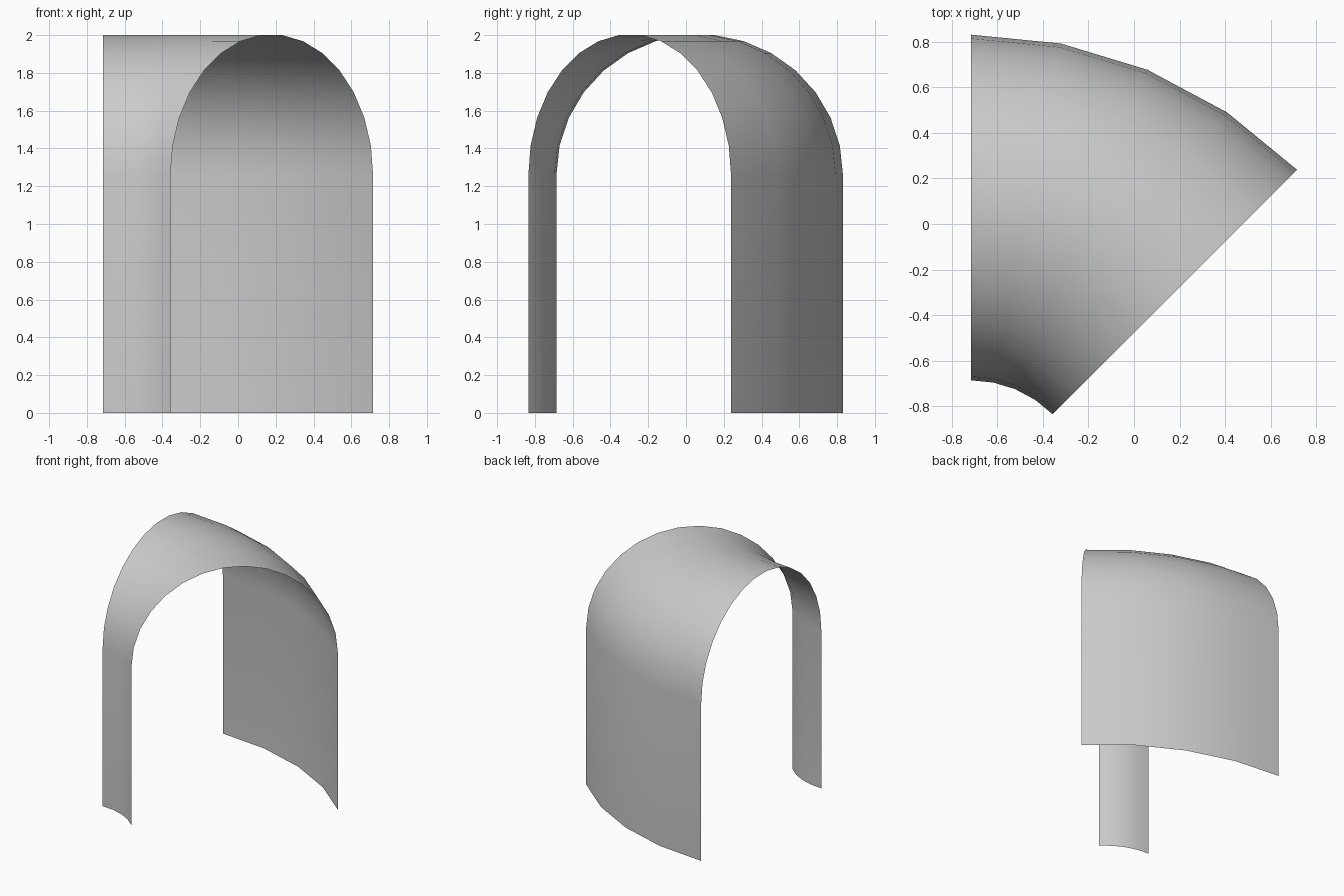
import bpy
import bmesh
from math import sin, cos, pi, radians
from mathutils import Matrix

if "Cube" in bpy.data.objects:
    bpy.data.objects.remove(bpy.data.objects["Cube"], do_unlink=True)

# Dimensions of the bend and of its arched section
INNER, OUTER = 0.507, 2.024
PIVOT = (-0.716, -1.193, 0)
SPRING, TOP = 1.26, 2.0
ARCH_STEPS, BEND_STEPS = 15, 4
BEND = radians(45)

# Plain grey shell material
grey = bpy.data.materials.new("plain_grey")
grey.use_nodes = True
colour = (0.6, 0.6, 0.6, 1)
grey.diffuse_color = colour
grey.node_tree.nodes["Principled BSDF"].inputs["Base Color"].default_value = colour

# Arch profile: straight legs with an odd-sided round top
middle, half = (INNER + OUTER) / 2, (OUTER - INNER) / 2
rise = (TOP - SPRING) / sin(pi / 2 - pi / ARCH_STEPS / 2)
profile = [(OUTER, 0)]
for i in range(ARCH_STEPS + 1):
    a = pi * i / ARCH_STEPS
    profile.append((middle + half * cos(a), SPRING + rise * sin(a)))
profile.append((INNER, 0))

# Sweep the profile around the pivot to make the curved tunnel
bm = bmesh.new()
verts = [bm.verts.new((0, y, z)) for y, z in profile]
edges = [bm.edges.new(pair) for pair in zip(verts, verts[1:])]
bmesh.ops.spin(bm, geom=verts + edges, cent=(0, 0, 0), axis=(0, 0, 1),
               angle=-BEND, steps=BEND_STEPS, use_duplicate=False)
bmesh.ops.transform(bm, matrix=Matrix.Translation(PIVOT), verts=bm.verts)

# Face the whole shell outward
bmesh.ops.recalc_face_normals(bm, faces=bm.faces)
crown = max(bm.faces, key=lambda f: f.calc_center_median().z)
crown.normal_update()
if crown.normal.z < 0:
    bmesh.ops.reverse_faces(bm, faces=bm.faces)

mesh = bpy.data.meshes.new("curved_tunnel")
bm.to_mesh(mesh)
bm.free()
mesh.materials.append(grey)
tunnel = bpy.data.objects.new("curved_tunnel", mesh)
bpy.context.collection.objects.link(tunnel)

# Smooth shading
bpy.context.view_layer.objects.active = tunnel
tunnel.select_set(True)
bpy.ops.object.shade_smooth_by_angle(angle=radians(40))
